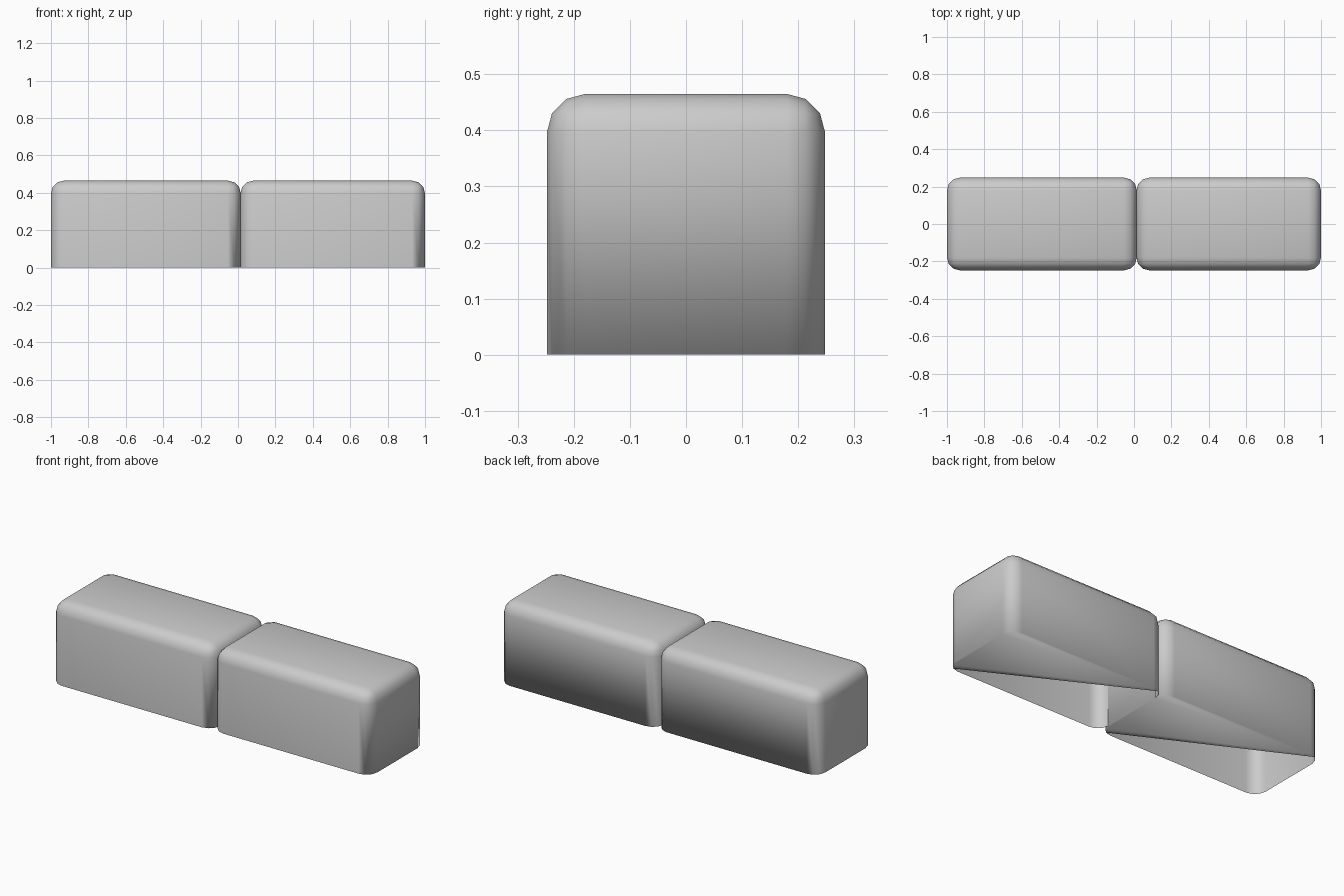
import bpy, bmesh

if "Cube" in bpy.data.objects:
    bpy.data.objects.remove(bpy.data.objects["Cube"])

HALF_Y, HEIGHT, RADIUS = 0.248, 0.465, 0.069


def rounded_block(name, x0, x1):
    cx, hx = (x0 + x1) / 2, (x1 - x0) / 2
    bm = bmesh.new()
    bmesh.ops.create_cube(bm, size=2)
    for v in bm.verts:
        v.co = (v.co.x * hx, v.co.y * HALF_Y, (v.co.z + 1) / 2 * HEIGHT)

    # round the upright and top edges, keep the base edge sharp
    edges = [e for e in bm.edges if max(v.co.z for v in e.verts) > 0.1]
    bmesh.ops.bevel(bm, geom=edges, offset=RADIUS, offset_type='OFFSET',
                    segments=3, profile=0.5, affect='EDGES')

    # the underside is closed only on the back right half of its diagonal
    base = next(f for f in bm.faces if all(abs(v.co.z) < 1e-4 for v in f.verts))
    half = [v for v in base.verts if v.co.x / hx + v.co.y / HALF_Y > -0.05]
    bmesh.ops.delete(bm, geom=[base], context='FACES_ONLY')
    bm.faces.new(half)
    bmesh.ops.recalc_face_normals(bm, faces=bm.faces[:])
    for f in bm.faces:
        f.smooth = True

    mesh = bpy.data.meshes.new(name)
    bm.to_mesh(mesh)
    bm.free()
    obj = bpy.data.objects.new(name, mesh)
    obj.location.x = cx
    bpy.context.collection.objects.link(obj)
    return obj


# two cushion-like blocks set end to end
rounded_block("left_block", -1.0, 0.015)
rounded_block("right_block", 0.013, 1.0)
